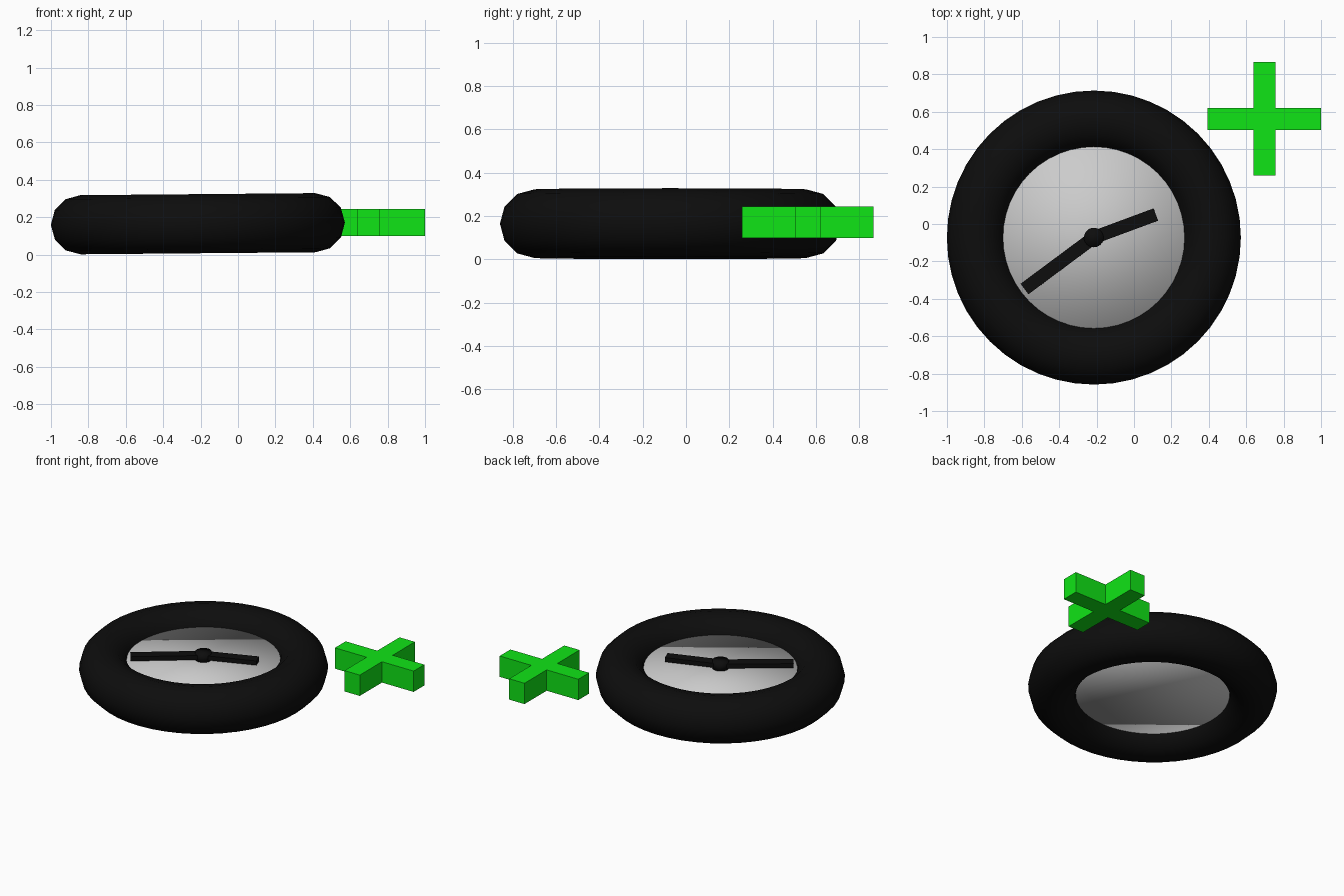
import bpy, bmesh
from math import radians, atan2, hypot
from mathutils import Matrix, Vector

if "Cube" in bpy.data.objects:
    bpy.data.objects.remove(bpy.data.objects["Cube"])


def material(name, color):
    m = bpy.data.materials.new(name)
    m.diffuse_color = (*color, 1)
    m.use_nodes = True
    m.node_tree.nodes["Principled BSDF"].inputs["Base Color"].default_value = m.diffuse_color
    return m


black = material("black", (0.004, 0.004, 0.004))
green = material("green", (0.005, 0.78, 0.008))

# The dial assembly leans very slightly up towards +x
DIAL = Matrix.Translation((-0.2145, -0.0725, 0.165)) @ Matrix.Rotation(radians(-0.5), 4, 'Y')


def finish(name, bm, matrix, mat=None, smooth=False):
    bmesh.ops.recalc_face_normals(bm, faces=bm.faces)
    for f in bm.faces:
        f.smooth = smooth
    mesh = bpy.data.meshes.new(name)
    bm.to_mesh(mesh)
    bm.free()
    ob = bpy.data.objects.new(name, mesh)
    bpy.context.collection.objects.link(ob)
    ob.matrix_world = matrix
    if mat:
        mesh.materials.append(mat)
    return ob


def cylinder(name, radius, z0, z1, sides, mat=None):
    bm = bmesh.new()
    bmesh.ops.create_cone(bm, cap_ends=True, segments=sides, radius1=radius, radius2=radius,
                          depth=z1 - z0, matrix=Matrix.Translation((0, 0, (z0 + z1) / 2)))
    return finish(name, bm, DIAL, mat, smooth=True)


# Rim: thick round ring
bpy.ops.mesh.primitive_torus_add(major_radius=0.628, minor_radius=0.158,
                                 major_segments=48, minor_segments=12)
rim = bpy.context.object
rim.name = "rim"
rim.matrix_world = DIAL
rim.data.materials.append(black)
bpy.ops.object.shade_smooth()

# Grey dial and the hub of the hands
cylinder("dial_face", 0.66, -0.058, 0.058, 48)
cylinder("hub", 0.052, 0.05, 0.112, 32, black)


# Hands: flat bars from the hub to their tips
def hand(name, tip, width=0.07, z0=0.07, z1=0.1):
    length = hypot(*tip)
    bm = bmesh.new()
    bmesh.ops.create_cube(bm, size=1)
    bmesh.ops.scale(bm, vec=(length, width, z1 - z0), verts=bm.verts)
    bmesh.ops.translate(bm, vec=(length / 2, 0, (z0 + z1) / 2), verts=bm.verts)
    return finish(name, bm, DIAL @ Matrix.Rotation(atan2(tip[1], tip[0]), 4, 'Z'), black)


hand("short_hand", (0.332, 0.123))
hand("long_hand", (-0.37, -0.275))

# Plus sign: one outline extruded upwards
a, b, h = 0.059, 0.303, 0.145
outline = []
for k in range(4):
    turn = Matrix.Rotation(radians(90 * k), 3, 'Z')
    outline += [turn @ Vector(p) for p in ((b, -a, 0), (b, a, 0), (a, a, 0))]
bm = bmesh.new()
face = bm.faces.new([bm.verts.new(p) for p in outline])
top = bmesh.ops.extrude_face_region(bm, geom=[face])["geom"]
bmesh.ops.translate(bm, vec=(0, 0, h), verts=[v for v in top if isinstance(v, bmesh.types.BMVert)])
finish("plus_sign", bm, Matrix.Translation((0.697, 0.5625, 0.1)), green)
